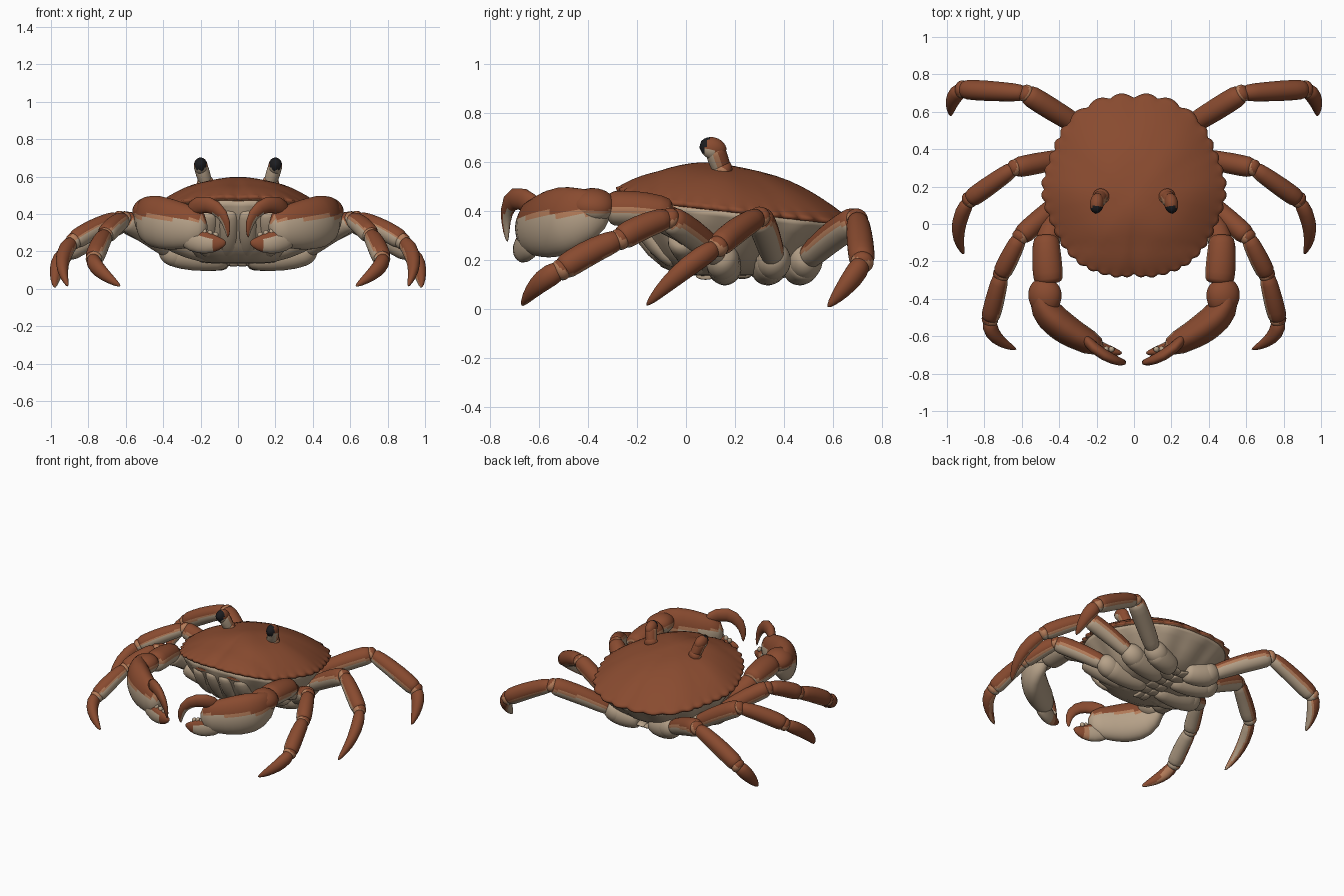
import bpy, bmesh, math
from mathutils import Vector

if "Cube" in bpy.data.objects:
    bpy.data.objects.remove(bpy.data.objects["Cube"])

# ---- colours
MATS = []
for nm, col in (("rust shell", (0.25, 0.07, 0.029)), ("tan edge", (0.45, 0.20, 0.10)),
                ("cream underside", (0.47, 0.36, 0.25)), ("black eye", (0.012, 0.012, 0.014))):
    m = bpy.data.materials.new(nm)
    m.diffuse_color = (*col, 1)
    m.use_nodes = True
    m.node_tree.nodes["Principled BSDF"].inputs["Base Color"].default_value = m.diffuse_color
    MATS.append(m)
RUST, TAN, CREAM, BLACK = range(4)


def skin(name, rings, rule, mirror=False):
    """Skin closed rings, cap both ends, colour faces by rule(centre, normal), mirror if asked."""
    for side in ((1, -1) if mirror else (1,)):
        bm = bmesh.new()
        vs = [[bm.verts.new(p) for p in r] for r in rings]
        n = len(rings[0])
        for a, b in zip(vs, vs[1:]):
            for i in range(n):
                bm.faces.new((a[i], a[(i + 1) % n], b[(i + 1) % n], b[i]))
        bm.faces.new(vs[0])
        bm.faces.new(vs[-1])
        bmesh.ops.recalc_face_normals(bm, faces=bm.faces)
        for f in bm.faces:
            f.smooth = True
            f.material_index = rule(f.calc_center_median(), f.normal)
        if side < 0:
            for v in bm.verts:
                v.co.x *= -1
            bmesh.ops.reverse_faces(bm, faces=bm.faces)
        me = bpy.data.meshes.new(name)
        bm.to_mesh(me)
        bm.free()
        for m in MATS:
            me.materials.append(m)
        tag = ("_right" if side > 0 else "_left") if mirror else ""
        bpy.context.collection.objects.link(bpy.data.objects.new(name + tag, me))


def bezier(pts, t):
    pts = [Vector(p) for p in pts]
    while len(pts) > 1:
        pts = [a.lerp(b, t) for a, b in zip(pts, pts[1:])]
    return pts[0]


# radius profiles along a part: (position, radius factor)
SEG = [(0, .3), (.02, .6), (.08, .8), (.2, .9), (.4, .96), (.6, 1), (.78, 1), (.9, .97), (.96, .86), (.99, .65), (1, .3)]
CLAW = [(0, .25), (.03, .45), (.1, .62), (.22, .78), (.36, .92), (.45, .97), (.5, 1), (.57, 1), (.64, 1), (.71, .97),
        (.78, .92), (.9, .8), (.97, .58), (1, .2)]
TIP = [(0, .35), (.03, .7), (.1, .92), (.22, 1), (.4, .97), (.55, .87), (.7, .72), (.82, .55), (.92, .36), (.98, .18), (1, .03)]
BALL = [(k / 12, max(.04, math.sqrt(max(0, 1 - (k / 6 - 1) ** 2)))) for k in range(13)]


def loft(name, pts, prof, w, h, rule, up=(.25, .15, 1), n=36):
    """Sweep an elliptical section (half sizes w, h) along a bezier path, on both sides."""
    rings = []
    for t, r in prof:
        c = bezier(pts, t)
        d = (bezier(pts, min(1, t + .02)) - bezier(pts, max(0, t - .02))).normalized()
        s = d.cross(Vector(up)).normalized()
        u = s.cross(d)
        rings.append([c + s * (w * r * math.cos(a)) + u * (h * r * math.sin(a))
                      for a in (2 * math.pi * i / n for i in range(n))])
    skin(name, rings, rule, True)


def two_tone(direction, cut, band=.25):
    d = Vector(direction).normalized()

    def rule(c, nrm):
        v = nrm.dot(d)
        return RUST if v > cut else TAN if v > cut - band else CREAM
    return rule


def cream(c, nrm):
    return CREAM


# ---- carapace outline, as radius by angle from the front
CY = 0.15
HALF = [(0, -.27), (.06, -.285), (.17, -.265), (.28, -.22), (.36, -.145), (.42, -.04), (.455, .04),
        (.483, .12), (.492, .2), (.467, .3), (.425, .41), (.38, .51), (.32, .585), (.25, .635), (.16, .675), (.08, .69), (0, .685)]
POLAR = [(math.atan2(x, CY - y), math.hypot(x, y - CY)) for x, y in HALF]


def raw_radius(a):
    a = abs((a + math.pi) % (2 * math.pi) - math.pi)
    for (a0, r0), (a1, r1) in zip(POLAR, POLAR[1:]):
        if a <= a1 + 1e-6:
            return r0 + (r1 - r0) * (a - a0) / (a1 - a0)
    return POLAR[-1][1]


def radius(a):
    return sum(raw_radius(a + k * .03) for k in range(-2, 3)) / 5


def rim_z(y):
    return .43 - .115 * y + max(0, -y - .12) * .2


N = 264


def outline(scale, zfun, teeth=0.0, ripple=0.0):
    ring = []
    for i in range(N):
        a = 2 * math.pi * i / N
        lobes = 13 if math.cos(a) < -.75 else 21
        r = radius(a) + teeth * (abs(math.sin(a * lobes)) - .6) * (1 - .2 * math.cos(a))
        r *= scale * (1 + ripple * math.cos(a * 14))
        x, y = r * math.sin(a), CY - r * math.cos(a)
        ring.append((x, y, zfun(x, y)))
    return ring


def dome(t):
    def z(x, y):
        bump = .004 * math.sin(x * 22 + 1.57) * math.sin(y * 17) * (1 - t)
        front = -.05 * math.exp(-((x / .06) ** 2)) * max(0, -y) * (1 - t)
        return rim_z(y) + .178 * (1 - t ** 2.3) + bump + front
    return z


shell = [outline(t, dome(t), .018 * t ** 40) for t in (.01, .1, .2, .3, .4, .5, .6, .68, .76, .83, .89, .94, .975, 1)]
shell.append(outline(.99, lambda x, y: rim_z(y) - .014, .016))
shell.append(outline(.93, lambda x, y: rim_z(y) - .014))
skin("carapace", shell, lambda c, n: RUST if n.z > -.6 else TAN)

# ---- body below the shell, with soft side lobes
body = [outline(s, lambda x, y, f=f: (rim_z(y) - .005) * (1 - f) + .135 * f, 0, rp)
        for s, f, rp in ((.9, 0, 0), (.955, .04, .003), (.94, .12, .012), (.88, .28, .02), (.8, .48, .02),
                         (.7, .7, .02), (.58, .88, .01), (.42, .98, 0), (.2, 1, 0), (.01, 1, 0))]
skin("body_underside", body, lambda c, n: TAN if c.z > rim_z(c.y) - .022 else CREAM)

# ---- mouth plates
loft("mouth_plate", [(.05, -.04, .17), (.05, -.17, .23), (.05, -.235, .42)], SEG, .048, .03, cream, (0, -1, .3))
loft("cheek_plate", [(.16, -.04, .19), (.17, -.16, .27), (.16, -.21, .42)], SEG, .055, .04, cream, (0, -1, .3))
loft("mouth_palp", [(.03, -.2, .43), (.1, -.25, .43), (.18, -.21, .42)], SEG, .022, .022, two_tone((0, 0, 1), -.1))

# ---- tail flap folded under the belly
for k in range(6):
    w = .045 + .013 * k
    y = .08 + .075 * k
    loft("tail_flap_%d" % (k + 1), [(-.002, y, .135), (w, y, .135 + .004 * k)], SEG, .04, .016, cream, (0, 0, 1))

# ---- walking legs: joints from belly to tip, radius, toe bow
BASE_RULE = two_tone((.3, .15, 1), .15)
LEG_RULE = two_tone((.6, .25, .75), -.08)
TOE_RULE = two_tone((.6, .25, .75), -.45)
LEGS = {
    "front_leg": ([(.05, .17, .17), (.36, .15, .20), (.61, -.07, .37), (.71, -.27, .285), (.77, -.51, .16), (.63, -.67, .015)], .051, (.085, -.02, .03)),
    "middle_leg": ([(.05, .32, .17), (.33, .36, .20), (.64, .30, .375), (.88, .13, .255), (.91, -.16, .015)], .051, (.085, -.01, .03)),
    "back_leg": ([(.05, .45, .17), (.24, .49, .20), (.58, .70, .365), (.92, .72, .19), (.98, .58, .008)], .054, (.03, .035, .025)),
}
for leg, (j, r, bow) in LEGS.items():
    a, b = Vector(j[0]), Vector(j[1])
    loft(leg + "_hip", [a, (a + b) / 2 + Vector((0, 0, -.02)), b], SEG, .07, .08, cream)
    loft(leg + "_hip_joint", [b - Vector((.1, 0, .04)), b + Vector((.06, 0, .03))], BALL, .068, .075, cream)
    last = len(j) - 2
    for k in range(1, last + 1):
        a, b = Vector(j[k]), Vector(j[k + 1])
        if k == last:        # hooked toe
            loft(leg + "_toe", [a, (a + b) / 2 + Vector(bow), b], TIP, r * .77, r * .87, TOE_RULE)
            continue
        mid = (a + b) / 2 + Vector((0, 0, .02))
        base = k == 1
        rr = r * (1.1 if base else 1)
        loft("%s_segment_%d" % (leg, k), [a, mid, b], SEG, rr, rr * 1.05, BASE_RULE if base else LEG_RULE)
        step = (b - a).normalized() * .036
        loft("%s_joint_%d" % (leg, k), [b - step, b + step], BALL, r * .88, r * .88,
             two_tone((.6, .25, .75), .6, 1.0), n=20)

# ---- claw arms
loft("arm_hip", [(.06, .08, .19), (.22, .04, .2), (.4, -.02, .3)], SEG, .07, .07, cream)
loft("arm_upper", [(.36, .05, .27), (.46, .0, .34), (.46, -.12, .38)], SEG, .065, .06, two_tone((.3, .1, 1), .4))
loft("arm_lower", [(.47, -.06, .39), (.47, -.18, .415), (.455, -.32, .41)], SEG, .08, .072, two_tone((.1, 0, 1), .25, .3))
loft("wrist", [(.475, -.29, .41), (.485, -.37, .43), (.46, -.49, .42)], BALL, .09, .07, two_tone((.2, 0, 1), -.05))


# ---- pincers
def palm_rule(c, n):
    v = n.z + (c.z - .40) * 9
    return RUST if v > .1 else TAN if v > -.15 else CREAM


def finger_rule(c, n):
    return RUST if c.x < .13 or n.z > .3 else TAN if c.x < .15 else CREAM


loft("palm", [(.485, -.33, .42), (.55, -.50, .35), (.17, -.665, .325)], CLAW, .082, .138, palm_rule, (0, 0, 1))
loft("upper_finger", [(.26, -.61, .41), (.20, -.70, .495), (.05, -.755, .45), (.055, -.73, .275)], TIP, .03, .045,
     lambda c, n: CREAM if n.x > .55 and c.z < .4 else RUST, (-.4, -.4, 1))
loft("lower_finger", [(.29, -.62, .29), (.17, -.68, .225), (.065, -.69, .25)], TIP, .04, .065, finger_rule, (0, 0, 1))
for k in range(3):
    x = .18 - .03 * k
    loft("pincer_tooth_%d" % (k + 1), [(x, -.67, .27), (x, -.67, .325 - .01 * k)], BALL, .016, .016, cream, (0, 1, 0), 12)

# ---- eyes on stalks
loft("eye_socket", [(.16, .175, .545), (.19, .12, .59)], BALL, .045, .045, two_tone((0, .6, .6), .2, .5), (0, 1, 0))
loft("eye_stalk", [(.165, .155, .55), (.183, .135, .6), (.2, .115, .66)], SEG, .038, .042,
     two_tone((0, 1, .1), .2, .4), (0, 1, .3))
loft("eyeball", [(.192, .16, .63), (.2, .11, .668), (.205, .055, .66)], BALL, .037, .045,
     lambda c, n: BLACK if c.y - .4 * (c.z - .66) < .08 else RUST if n.z > -.1 or n.y > .2 else CREAM, (0, 0, 1))
